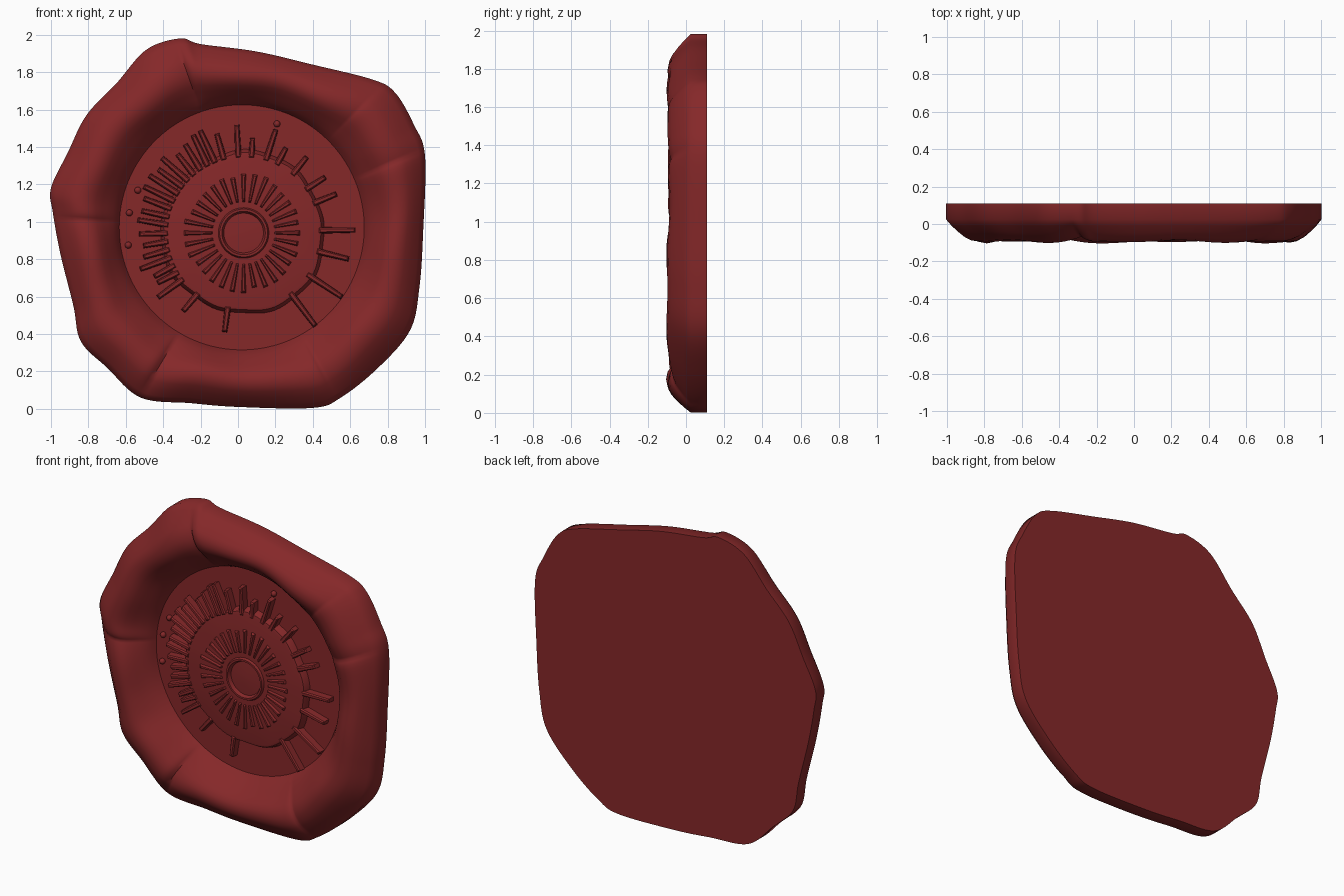
import bpy, bmesh, math, random
from mathutils import Vector

random.seed(4)
if "Cube" in bpy.data.objects:
    bpy.data.objects.remove(bpy.data.objects["Cube"], do_unlink=True)

BACK, DISC, PLATE = 0.11, 0.075, 0.03
MIDDLE = Vector((0.02, 0.97))      # centre of the pressed disc, as (x, z)
HUB = Vector((0.03, 0.94))         # centre of the medallion
DISC_RADIUS = 0.655

wax = bpy.data.materials.new("dark red wax")
wax.use_nodes = True
colour = (0.235, 0.021, 0.022, 1)
wax.diffuse_color = colour
wax.node_tree.nodes["Principled BSDF"].inputs["Base Color"].default_value = colour


def finish(bm, name, angle=40):
    bmesh.ops.recalc_face_normals(bm, faces=bm.faces)
    mesh = bpy.data.meshes.new(name)
    bm.to_mesh(mesh)
    bm.free()
    mesh.materials.append(wax)
    obj = bpy.data.objects.new(name, mesh)
    bpy.context.collection.objects.link(obj)
    bpy.ops.object.select_all(action="DESELECT")
    obj.select_set(True)
    bpy.context.view_layer.objects.active = obj
    bpy.ops.object.shade_smooth_by_angle(angle=math.radians(angle))
    return obj


def loft(bm, rings):
    """Bridge closed rings of points and cap the first and last."""
    loops = [[bm.verts.new(p) for p in ring] for ring in rings]
    n = len(loops[0])
    for a, b in zip(loops, loops[1:]):
        for i in range(n):
            j = (i + 1) % n
            bm.faces.new((a[i], a[j], b[j], b[i]))
    bm.faces.new(loops[0])
    bm.faces.new(loops[-1])


def polar(angle, radius):
    return HUB + radius * Vector((math.cos(angle), math.sin(angle)))


def bar(bm, start, end, w0, w1, base, top):
    """Raised rib with sloping sides between two (x, z) points."""
    along = (end - start).normalized()
    side = Vector((-along.y, along.x))
    rings = []
    for y, s, trim in ((base, 1, 0), (top + 0.008, 0.85, 0.003), (top, 0.45, 0.01)):
        a, b = start + along * trim, end - along * trim
        corners = (a - side * w0 * s, b - side * w1 * s,
                   b + side * w1 * s, a + side * w0 * s)
        rings.append([(p.x, y, p.y) for p in corners])
    loft(bm, rings)


def smooth_loop(points, steps):
    """Closed Catmull-Rom curve."""
    pts, n, out = [Vector(p) for p in points], len(points), []
    for i in range(n):
        a, b, c, d = (pts[(i + k) % n] for k in (-1, 0, 1, 2))
        for s in range(steps):
            t = s / steps
            out.append(0.5 * (2 * b + (c - a) * t + (2 * a - 5 * b + 4 * c - d) * t * t
                              + (3 * b - a - 3 * c + d) * t ** 3))
    return out


# Irregular outer edge, anticlockwise from the right
outline = smooth_loop([
    (.99, .95), (1, 1.35), (.94, 1.52), (.84, 1.69), (.72, 1.76), (.4, 1.84),
    (.1, 1.91), (-.2, 1.95), (-.31, 1.98), (-.49, 1.92), (-.65, 1.74), (-.81, 1.57),
    (-.91, 1.37), (-1, 1.18), (-.99, 1.05), (-.95, .83), (-.88, .55), (-.84, .36),
    (-.7, .22), (-.52, .06), (-.25, .03), (0, .01), (.4, .005), (.55, .06),
    (.75, .22), (.92, .42), (.97, .65)], 12)

# Folds in the rim: position, depth
folds = [((-.31, 1.9), .035), ((.92, 1.36), .022), ((-.95, 1.02), .022),
         ((-.44, .2), .035), ((.5, .12), .022), ((.72, 1.68), .01)]
fold_angles = [(math.atan2(z - MIDDLE.y, x - MIDDLE.x), d) for (x, z), d in folds]


def fold_depth(angle):
    total = 0
    for centre, depth in fold_angles:
        d = (angle - centre + math.pi) % (2 * math.pi) - math.pi
        total += depth * math.exp(-abs(d) / (0.025 if d < 0 else 0.1))
    return total


# Rim section: share of the way from disc to edge, depth
section = [(1, BACK), (1, .025), (.92, -.01), (.82, -.045), (.72, -.075), (.64, -.09),
           (.54, -.096), (.44, -.09), (.35, -.07), (.26, -.04), (.18, -.01),
           (.1, .02), (.04, .05), (0, DISC)]
rings = []
for share, y in section:
    ring = []
    for p in outline:
        arm = p - MIDDLE
        angle = math.atan2(arm.y, arm.x)
        bulge = math.sin(math.pi * share)
        lump = .006 * math.sin(5 * angle + 1) + .004 * math.sin(11 * angle)
        radius = DISC_RADIUS + share * (arm.length - DISC_RADIUS)
        q = MIDDLE + arm.normalized() * (radius + bulge * lump)
        ring.append((q.x, y + bulge * (fold_depth(angle) + lump), q.y))
    rings.append(ring)
bm = bmesh.new()
loft(bm, rings)
finish(bm, "wax_body", 50)

# Medallion with a dished button at its hub
bm = bmesh.new()
turns = 96
rings = []
for radius, y in ((.44, DISC + .01), (.43, .05), (.42, PLATE + .004), (.405, PLATE),
                  (.135, PLATE), (.128, PLATE - .014), (.116, PLATE - .014),
                  (.106, PLATE + .008), (.03, PLATE + .003)):
    ring = []
    for i in range(turns):
        a = i * math.tau / turns
        wobble = 1 + .02 * math.sin(3 * a + 4) + .012 * math.sin(9 * a)
        p = polar(a, radius * (wobble if radius > .2 else 1))
        ring.append((p.x, y, p.y))
    rings.append(ring)
loft(bm, rings)
finish(bm, "medallion")

# Ring of wedge-shaped spokes on the medallion
bm = bmesh.new()
spokes = 32
for i in range(spokes):
    a = i * math.tau / spokes
    bar(bm, polar(a, .165), polar(a, random.uniform(.295, .325)),
        .007, .014, PLATE + .005, PLATE - .014)
finish(bm, "inner_spokes", 30)

# Outer rays: dense on the left, sparse elsewhere (degrees, length)
rays = [(2, .19), (-14, .17), (-33, .22), (-52, .22), (-102, .13), (-127, .12),
        (23, .13), (35, .12), (50, .12), (64, .1), (73, .17), (84, .1), (94, .17), (105, .14)]
rays += [(112 + 6.2 * i, random.uniform(.12, .19)) for i in range(18)]
bm = bmesh.new()
for degrees, length in rays:
    a = math.radians(degrees)
    bar(bm, polar(a, .4), polar(a + random.uniform(-.02, .02), .41 + length),
        .018, .014, DISC + .01, PLATE - .005)
finish(bm, "outer_rays", 30)

# Small beads off the ray tips
bm = bmesh.new()
for degrees, radius in ((73, .61), (158, .61), (170, .62), (186, .62)):
    p = polar(math.radians(degrees), radius)
    ball = bmesh.ops.create_uvsphere(bm, u_segments=12, v_segments=8, radius=.018)
    bmesh.ops.translate(bm, verts=ball["verts"], vec=(p.x, DISC - .008, p.y))
finish(bm, "beads")
